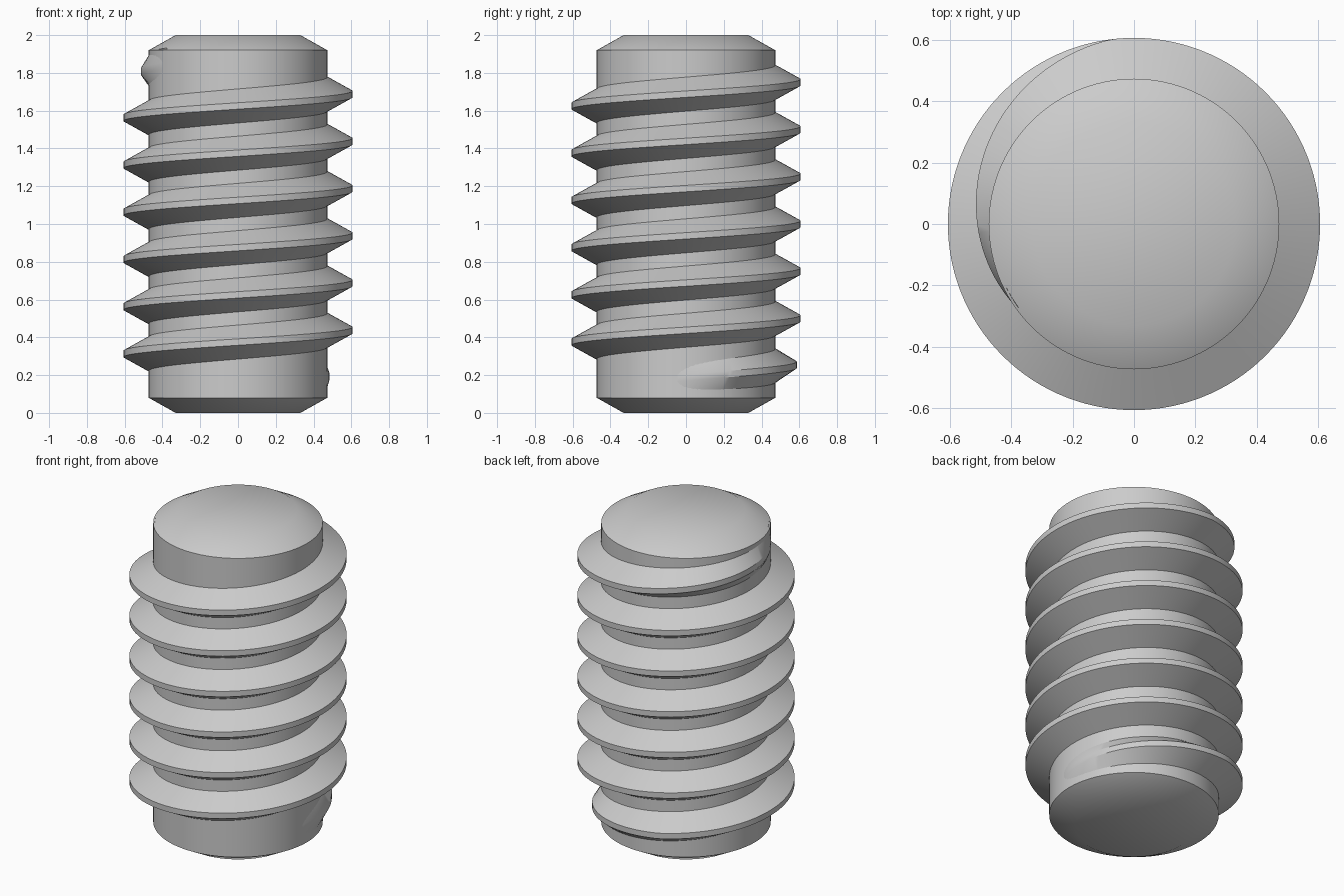
import bpy, bmesh
from math import cos, sin, radians

cube = bpy.data.objects.get("Cube")
if cube:
    bpy.data.objects.remove(cube, do_unlink=True)

SEGMENTS = 120
STEP = 360 / SEGMENTS
ROOT_R, CREST_R, TIP_R = 0.473, 0.606, 0.33
HEIGHT, CHAMFER, PITCH = 2.0, 0.08, 0.25

steel = bpy.data.materials.new("plain_grey")
steel.use_nodes = True
GREY = (0.6, 0.6, 0.6, 1)
steel.diffuse_color = GREY
steel.node_tree.nodes["Principled BSDF"].inputs["Base Color"].default_value = GREY


def polar(r, degrees, z):
    a = radians(degrees)
    return (r * cos(a), r * sin(a), z)


def finish(bm, name):
    bmesh.ops.recalc_face_normals(bm, faces=bm.faces)
    mesh = bpy.data.meshes.new(name)
    bm.to_mesh(mesh)
    bm.free()
    mesh.materials.append(steel)
    ob = bpy.data.objects.new(name, mesh)
    bpy.context.collection.objects.link(ob)
    bpy.ops.object.select_all(action='DESELECT')
    ob.select_set(True)
    bpy.context.view_layer.objects.active = ob
    bpy.ops.object.shade_smooth_by_angle(angle=radians(30))
    return ob


def bridge(bm, a, b):
    for i in range(len(a)):
        j = (i + 1) % len(a)
        bm.faces.new((a[i], a[j], b[j], b[i]))


# Chamfered cylindrical core
bm = bmesh.new()
profile = [(TIP_R, 0), (ROOT_R, CHAMFER), (ROOT_R, HEIGHT - CHAMFER), (TIP_R, HEIGHT)]
rings = [[bm.verts.new(polar(r, i * STEP, z)) for i in range(SEGMENTS)] for r, z in profile]
for lower, upper in zip(rings, rings[1:]):
    bridge(bm, lower, upper)
bm.faces.new(rings[0])
bm.faces.new(rings[-1])
finish(bm, "screw_core")

# Helical thread: flat-crested ridge that fades into the core at both ends
START, END, FADE = -9, 6 * 360 + 216, 119
ROOT_HALF, CREST_HALF, SUNK_R = 0.095, 0.017, 0.464
bm = bmesh.new()
sections = []
for k in range(int((END - START) / STEP) + 1):
    angle = START + k * STEP
    fade = min(1, (angle - START) / FADE, (END - angle) / FADE)
    crest = ROOT_R - 0.004 + (CREST_R - ROOT_R + 0.004) * fade
    z = 0.1875 + PITCH * angle / 360
    section = [(SUNK_R, -ROOT_HALF), (crest, -CREST_HALF),
               (crest, CREST_HALF), (SUNK_R, ROOT_HALF)]
    sections.append([bm.verts.new(polar(r, angle, z + dz)) for r, dz in section])
for a, b in zip(sections, sections[1:]):
    bridge(bm, a, b)
bm.faces.new(sections[0])
bm.faces.new(sections[-1])
finish(bm, "screw_thread")
